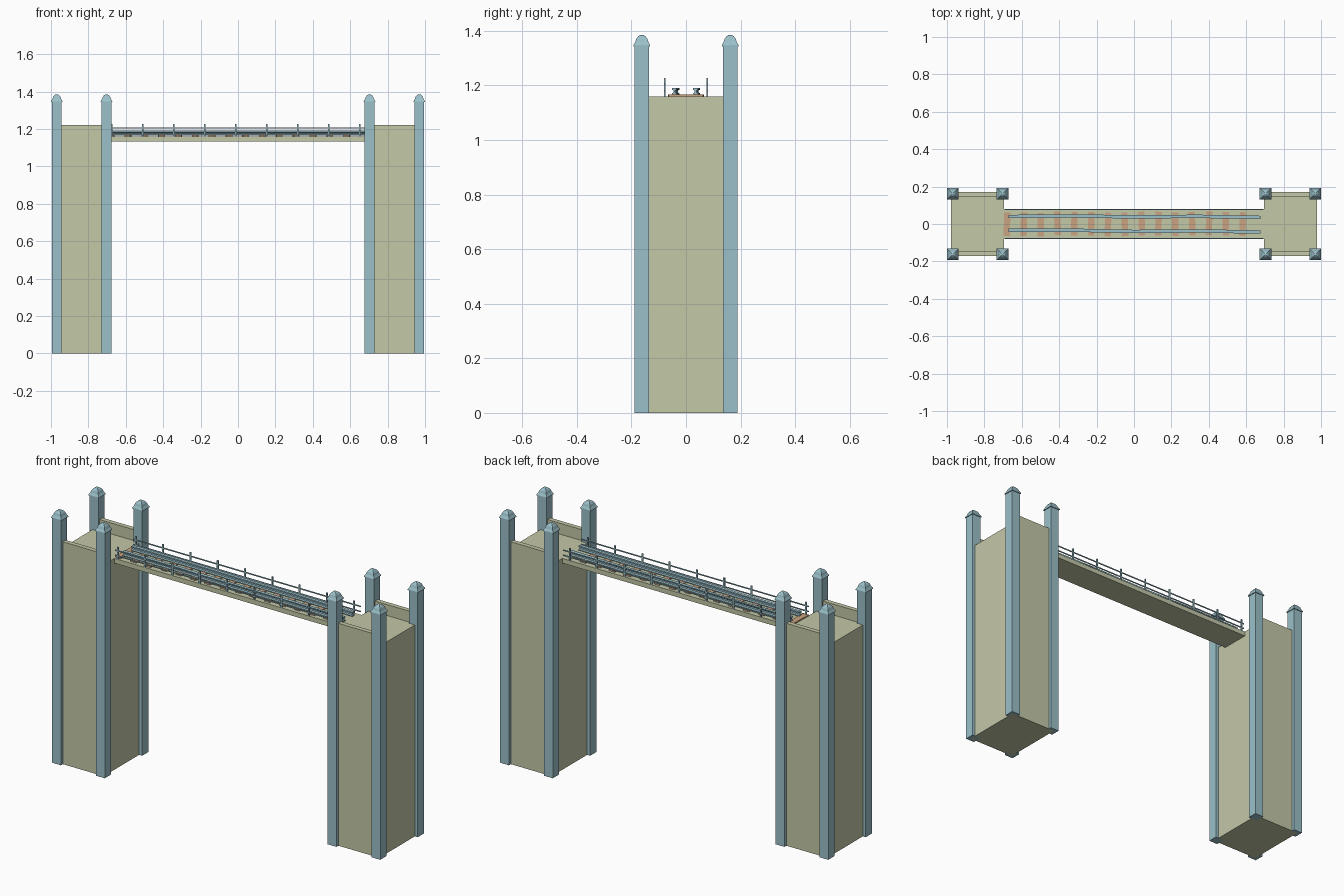
import bpy, bmesh, math, random
from mathutils import Matrix, Vector

if "Cube" in bpy.data.objects:
    bpy.data.objects.remove(bpy.data.objects["Cube"])

random.seed(4)


def material(name, rgb):
    m = bpy.data.materials.new(name)
    m.diffuse_color = (*rgb, 1)
    m.use_nodes = True
    m.node_tree.nodes["Principled BSDF"].inputs["Base Color"].default_value = m.diffuse_color
    return m


STONE = material("pale stone", (0.55, 0.58, 0.39))
BLUE = material("blue metal", (0.33, 0.53, 0.59))
WOOD = material("tan wood", (0.60, 0.37, 0.22))


def finish(name, bm, mat):
    bmesh.ops.recalc_face_normals(bm, faces=bm.faces)
    me = bpy.data.meshes.new(name)
    bm.to_mesh(me)
    bm.free()
    me.materials.append(mat)
    ob = bpy.data.objects.new(name, me)
    bpy.context.collection.objects.link(ob)
    return ob


def add_box(bm, x0, x1, y0, y1, z0, z1, turn=0):
    c = Vector(((x0 + x1) / 2, (y0 + y1) / 2, (z0 + z1) / 2))
    mat = (Matrix.Translation(c) @ Matrix.Rotation(turn, 4, 'Z')
           @ Matrix.Diagonal((x1 - x0, y1 - y0, z1 - z0, 1)))
    bmesh.ops.create_cube(bm, size=1, matrix=mat)


def add_square_stack(bm, cx, cy, levels):
    """Square cross-sections (half width, height) joined from bottom to top."""
    rings = [[bm.verts.new((cx + sx * h, cy + sy * h, z))
              for sx, sy in ((-1, -1), (1, -1), (1, 1), (-1, 1))] for h, z in levels]
    for a, b in zip(rings, rings[1:]):
        for i in range(4):
            j = (i + 1) % 4
            bm.faces.new((a[i], a[j], b[j], b[i]))
    bm.faces.new(rings[0][::-1])
    bm.faces.new(rings[-1])


# Towers: solid body with a parapet on the front and back edges
for side, s in (("left", -1), ("right", 1)):
    x0, x1 = sorted((s * 0.695, s * 0.978))
    bm = bmesh.new()
    add_box(bm, x0, x1, -0.172, 0.172, 0, 1.16)
    finish(side + "_tower_body", bm, STONE)
    for face, t in (("front", -1), ("back", 1)):
        y0, y1 = sorted((t * 0.147, t * 0.172))
        bm = bmesh.new()
        add_box(bm, x0, x1, y0, y1, 1.16, 1.22)
        finish(f"{side}_{face}_parapet", bm, STONE)
        # Corner posts with domed square caps
        for where, px in (("inner", 0.703), ("outer", 0.969)):
            bm = bmesh.new()
            add_square_stack(bm, s * px, t * 0.162, [(0.0265, 0), (0.0265, 1.345)])
            add_square_stack(bm, s * px, t * 0.162,
                             [(0.031, 1.343), (0.031, 1.347), (0.024, 1.359),
                              (0.020, 1.371), (0.013, 1.380), (0.005, 1.385)])
            finish(f"{side}_{face}_{where}_post", bm, BLUE)

# Bridge deck
bm = bmesh.new()
add_box(bm, -0.695, 0.695, -0.08, 0.08, 1.134, 1.16)
finish("bridge_deck", bm, STONE)

# Wooden ties, laid a little unevenly
bm = bmesh.new()
for i in range(15):
    x = -0.679 + i * 0.09
    y = random.uniform(-0.004, 0.004)
    add_box(bm, x - 0.017, x + 0.017, y - 0.063, y + 0.063, 1.16, 1.167,
            random.uniform(-0.04, 0.04))
finish("track_ties", bm, WOOD)

# Track rails: I-shaped section swept along the bridge with a slight drift
half = [(0.009, 0), (0.009, 0.004), (0.003, 0.008), (0.003, 0.015),
        (0.009, 0.018), (0.009, 0.025)]
section = half + [(-y, z) for y, z in reversed(half)]
for name, path in (("back_track_rail", [0.040, 0.043, 0.038, 0.041, 0.035]),
                   ("front_track_rail", [-0.034, -0.033, -0.040, -0.037, -0.043])):
    bm = bmesh.new()
    rings = [[bm.verts.new((-0.67 + 1.345 * i / 4, yc + y, 1.166 + z)) for y, z in section]
             for i, yc in enumerate(path)]
    n = len(section)
    for a, b in zip(rings, rings[1:]):
        for i in range(n):
            j = (i + 1) % n
            bm.faces.new((a[i], a[j], b[j], b[i]))
    bm.faces.new(rings[0])
    bm.faces.new(rings[-1])
    finish(name, bm, BLUE)

# Railings: thin stanchions and two long bars on each side
for face, t in (("front", -1), ("back", 1)):
    bm = bmesh.new()
    y = t * 0.078
    for i in range(9):
        x = -0.674 + i * 0.1655
        add_box(bm, x - 0.004, x + 0.004, y - 0.003, y + 0.003, 1.158, 1.227)
    for z in (1.178, 1.206):
        add_box(bm, -0.69, 0.69, y - 0.002, y + 0.002, z - 0.003, z + 0.003)
    finish(face + "_railing", bm, BLUE)
